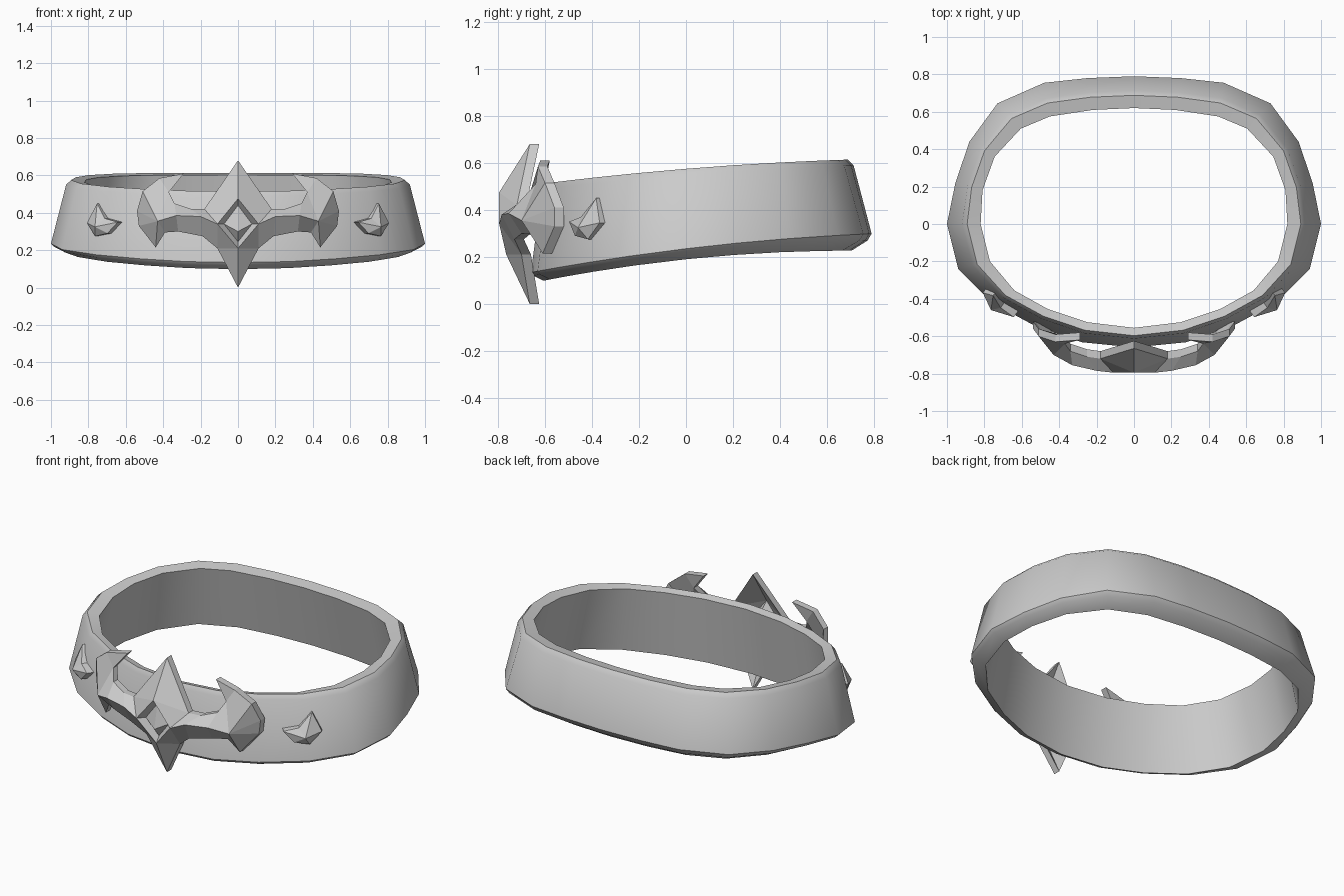
import bpy, bmesh
from mathutils import Vector

if "Cube" in bpy.data.objects:
    bpy.data.objects.remove(bpy.data.objects["Cube"])


def make(name, verts, faces, smooth=None):
    me = bpy.data.meshes.new(name)
    me.from_pydata([tuple(v) for v in verts], [], faces)
    ob = bpy.data.objects.new(name, me)
    bpy.context.collection.objects.link(ob)
    bm = bmesh.new()
    bm.from_mesh(me)
    bmesh.ops.remove_doubles(bm, verts=bm.verts, dist=0.0005)
    bmesh.ops.recalc_face_normals(bm, faces=bm.faces)
    bm.to_mesh(me)
    bm.free()
    if smooth:
        bpy.ops.object.select_all(action='DESELECT')
        ob.select_set(True)
        bpy.context.view_layer.objects.active = ob
        bpy.ops.object.shade_smooth_by_angle(angle=smooth)
    return ob


def mirrored(verts, faces):
    n = len(verts)
    return ([Vector(v) for v in verts] + [Vector((-v[0], v[1], v[2])) for v in verts],
            faces + [tuple(n + i for i in reversed(f)) for f in faces])


# Band: right half stations from back to front, lower outer rim and upper inner rim
outer = [(0, .79), (.25, .78), (.48, .755), (.73, .645), (.88, .44), (.955, .22), (1, 0),
         (.94, -.24), (.76, -.42), (.52, -.55), (.28, -.632), (0, -.66)]
inner = [(0, .62), (.22, .61), (.45, .575), (.605, .51), (.745, .36), (.81, .18), (.82, 0),
         (.77, -.2), (.64, -.355), (.46, -.455), (.25, -.525), (0, -.555)]
pairs = list(zip(outer, inner))
pairs += [((-o[0], o[1]), (-i[0], i[1])) for o, i in pairs[-2:0:-1]]

verts, faces = [], []
for o, i in pairs:
    o, i = Vector(o), Vector(i)
    yi, yo = i.y, o.y
    ym = (yi + yo) / 2
    top = .575 + .08 * ym - .035 * ym * ym
    low = .235 + .12 * yo - .05 * yo * yo
    bot = .19 + .105 * ym - .075 * ym * ym
    for t, z in ((0, top - .012), (.4, top), (.55, top - .025),
                 (1, low), (.9, low * .6 + bot * .4), (.5, bot)):
        p = i.lerp(o, t)
        verts.append((p.x, p.y, z))
n, k = len(pairs), 6
for s in range(n):
    for j in range(k):
        a, b = s * k, (s + 1) % n * k
        faces.append((a + j, a + (j + 1) % k, b + (j + 1) % k, b + j))
make("band", verts, faces, 0.6)

# Front ornament: named points of the right half, facets between them
P = dict(
    A=(0, -.665, .68), D1=(0, -.795, .475), D2=(.11, -.795, .34), D3=(0, -.765, .21),
    B=(0, -.665, 0), S=(.18, -.72, .42), L=(.11, -.70, .21),
    T1=(.25, -.71, .42), R1=(.2, -.785, .38), B1=(.19, -.73, .275),
    T2=(.34, -.68, .45), R2=(.33, -.755, .385), B2=(.32, -.70, .30),
    T3=(.37, -.64, .51), R3=(.43, -.70, .355), B3=(.39, -.65, .295),
    U=(.29, -.62, .61), O1=(.42, -.63, .585), O2=(.51, -.60, .515),
    O3=(.54, -.56, .41), O4=(.53, -.56, .33), P=(.44, -.61, .215),
    G1=(0, -.755, .44), G2=(.075, -.755, .34), G3=(0, -.74, .245), C=(0, -.785, .30))
facets = ["A D1 S", "D1 D2 S", "D2 R1 T1 S", "D2 L B1 R1", "D3 L D2", "D3 B L",
          "R1 R2 T2 T1", "R1 B1 B2 R2", "R2 R3 T3 T2", "R2 B2 B3 R3",
          "T3 R3 O2 O1", "T3 O1 U", "R3 O3 O2", "R3 O4 O3", "R3 P O4", "R3 B3 P",
          "D1 G1 G2 D2", "D2 G2 G3 D3", "G1 C G2", "G2 C G3"]
names = list(P)
verts = list(P.values())
front = [tuple(names.index(w) for w in f.split()) for f in facets]
m = len(verts)
back = [(x, y + .04, z) for x, y, z in verts]
faces = front + [tuple(i + m for i in reversed(f)) for f in front]
# Rim walls joining the front and back skins along the outline
rim = "A S T1 T2 T3 U O1 O2 O3 O4 P B3 B2 B1 L B".split()
for a, b in zip(rim, rim[1:]):
    a, b = names.index(a), names.index(b)
    faces.append((a, b, b + m, a + m))
make("front_ornament", *mirrored(verts + back, faces))

# Side studs: pointed scale with a raised peak, sunk slightly into the band
outline = [(.74, -.365, .45), (.795, -.35, .345), (.75, -.40, .275),
           (.685, -.455, .29), (.63, -.48, .35), (.70, -.43, .37)]
out = Vector((.6, -.8, 0))
c = len(outline)
verts = [Vector(v) + out * .022 for v in outline] + [Vector(v) - out * .04 for v in outline]
verts.append(Vector((.735, -.42, .325)) + out * .05)
faces = [(j, (j + 1) % c, 2 * c) for j in range(c)]
faces += [(j, j + c, (j + 1) % c + c, (j + 1) % c) for j in range(c)]
faces.append(tuple(range(c, 2 * c)))
make("side_studs", *mirrored(verts, faces))
